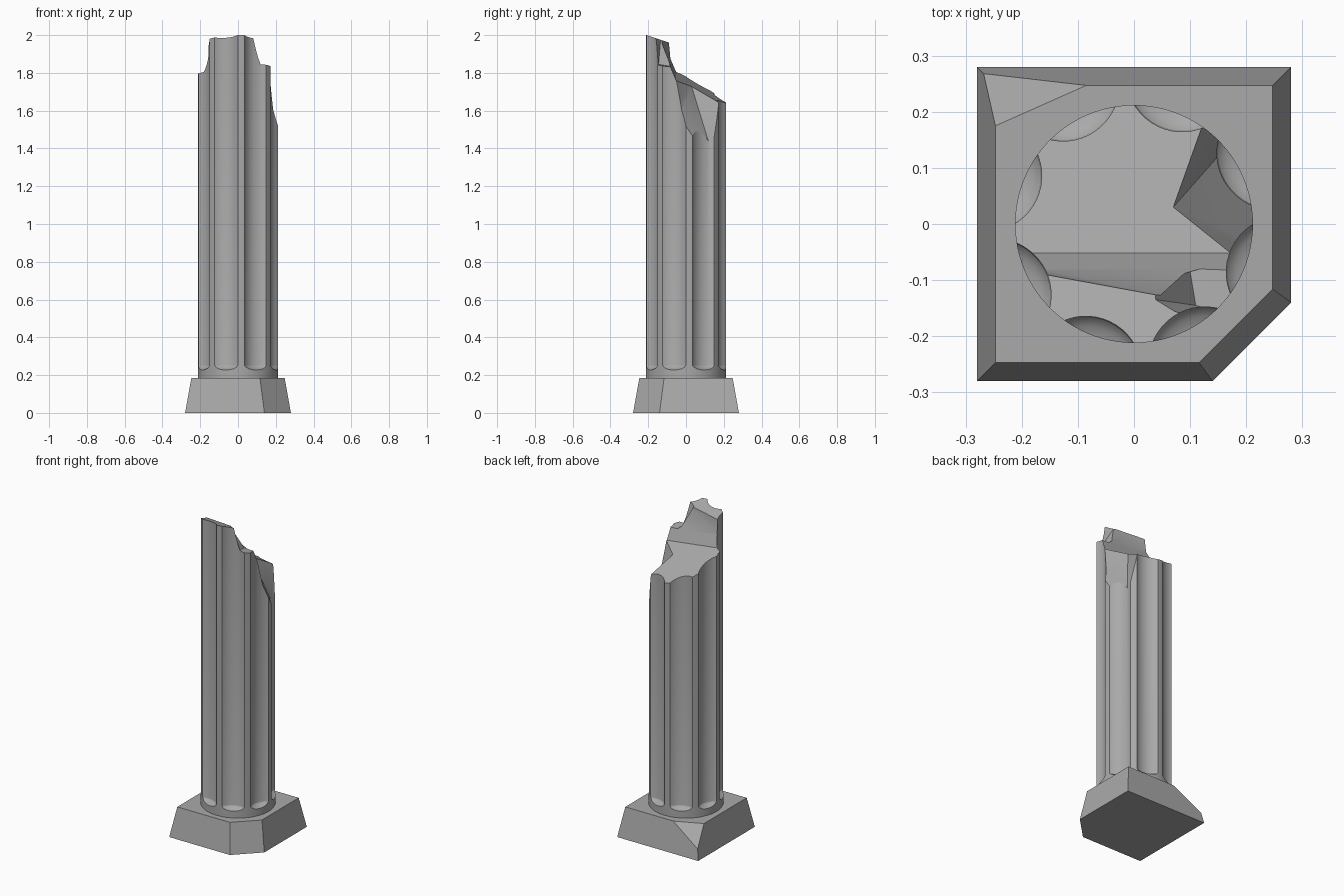
import bpy, bmesh, math
from mathutils import Vector, Matrix

cube = bpy.data.objects.get("Cube")
if cube:
    bpy.data.objects.remove(cube, do_unlink=True)

stone = bpy.data.materials.new("grey stone")
stone.use_nodes = True
GREY = (0.4, 0.4, 0.4, 1)
stone.diffuse_color = GREY
stone.node_tree.nodes["Principled BSDF"].inputs["Base Color"].default_value = GREY


def make_object(name, bm):
    bmesh.ops.recalc_face_normals(bm, faces=bm.faces)
    mesh = bpy.data.meshes.new(name)
    bm.to_mesh(mesh)
    bm.free()
    mesh.materials.append(stone)
    obj = bpy.data.objects.new(name, mesh)
    bpy.context.collection.objects.link(obj)
    return obj


def hull(name, points):
    """Convex solid around a few corner points."""
    bm = bmesh.new()
    for p in points:
        bm.verts.new(p)
    res = bmesh.ops.convex_hull(bm, input=bm.verts)
    loose = {v for v in res["geom_interior"] + res["geom_unused"]
             if isinstance(v, bmesh.types.BMVert)}
    bmesh.ops.delete(bm, geom=list(loose), context="VERTS")
    bmesh.ops.dissolve_limit(bm, angle_limit=math.radians(1.5), verts=bm.verts, edges=bm.edges)
    return make_object(name, bm)


def lifted(points, z):
    """The points together with copies raised to height z."""
    return points + [(p[0], p[1], z) for p in points]


def carve(obj, cutters):
    """Subtract the cutters for good, then remove them."""
    for c in cutters:
        c.hide_render = True
        mod = obj.modifiers.new("carve", "BOOLEAN")
        mod.operation = "DIFFERENCE"
        mod.solver = "EXACT"
        mod.object = c
    graph = bpy.context.evaluated_depsgraph_get()
    mesh = bpy.data.meshes.new_from_object(obj.evaluated_get(graph))
    obj.modifiers.clear()
    obj.data = mesh
    for c in cutters:
        bpy.data.objects.remove(c, do_unlink=True)


# Plinth: tapered block with one corner cut off and one chipped
BOT, TOP, H = 0.28, 0.247, 0.185
plinth = hull("plinth", [
    (-BOT, -BOT, 0), (0.14, -BOT, 0), (BOT, -0.14, 0), (BOT, BOT, 0), (-BOT, BOT, 0),
    (-TOP, -TOP, H), (0.116, -TOP, H), (TOP, -0.116, H), (TOP, TOP, H),
    (-0.085, TOP, H), (-TOP, 0.175, H), (-0.268, 0.268, 0.067)])

# Shaft: plain round cylinder
bm = bmesh.new()
bmesh.ops.create_cone(bm, cap_ends=True, segments=96, radius1=0.212, radius2=0.212,
                      depth=1.9, matrix=Matrix.Translation((0, 0, 0.18 + 0.95)))
shaft = make_object("fluted_shaft", bm)

# Flutes: eight long rounded cutters around the shaft
FLUTE_R, FLUTE_D, SEGS, RINGS = 0.1, 0.278, 48, 8
bm = bmesh.new()
for i in range(8):
    a = math.radians(27 + 45 * i)
    centre = Vector((FLUTE_D * math.cos(a), FLUTE_D * math.sin(a), 0))
    rows = [(FLUTE_R, 2.2)]
    for j in range(RINGS):
        t = j / RINGS * math.pi / 2
        rows.append((FLUTE_R * math.cos(t), 0.255 - 0.037 * math.sin(t)))
    loops = []
    for r, z in rows:
        loops.append([bm.verts.new(centre + Vector((
            r * math.cos(a + k * math.tau / SEGS),
            r * math.sin(a + k * math.tau / SEGS), z))) for k in range(SEGS)])
    for up, low in zip(loops, loops[1:]):
        for k in range(SEGS):
            n = (k + 1) % SEGS
            bm.faces.new((up[k], up[n], low[n], low[k]))
    bm.faces.new(loops[0])
    bm.faces.new(loops[-1])
flutes = make_object("flute_cutter", bm)


# Broken top: sloping front peak, lower back slope, front notch and side chip
def peak_z(y):
    return 2.0 - 0.33 * (y + 0.21)


def back_z(x, y):
    return 1.753 - 0.13 * x - 0.54 * y


W = 0.3
peak_cut = hull("peak_cutter", lifted(
    [(x, y, peak_z(y)) for x in (-W, W) for y in (-W, W)], 2.4))
back_cut = hull("back_cutter", [
    (x, y, back_z(x, y)) for x in (-W, W) for y in (-0.052, W)] + [
    (-W, -0.073, 2.05), (W, -0.18, 2.05), (-W, W, 2.05), (W, W, 2.05)])
notch_cut = hull("notch_cutter", [
    (0.1, -0.085, 1.835), (0.11, -0.145, 1.845), (-0.03, -0.125, 2.1), (0.04, -0.165, 2.1)]
    + lifted([(W, -0.03, 1.82), (W, -0.2, 1.84)], 2.1))

apex = Vector((0.07, 0.03, back_z(0.07, 0.03)))
rim = [Vector((x, y, back_z(x, y))) for x, y in ((0.12, 0.17), (0.17, -0.05))]
deep = [Vector((0.145, 0.115, 1.45)), Vector((0.18, -0.02, 1.61))]
rim = [apex + (p - apex) * 2 for p in rim]
deep = [apex + (p - apex) * 2 for p in deep]
chip_cut = hull("chip_cutter", lifted([tuple(p) for p in [apex] + rim], 1.82)
                + [tuple(p) for p in deep])

carve(shaft, [flutes, peak_cut, back_cut, notch_cut, chip_cut])

# Smooth round flutes, crisp breaks
bpy.ops.object.select_all(action="DESELECT")
shaft.select_set(True)
bpy.context.view_layer.objects.active = shaft
bpy.ops.object.shade_smooth_by_angle(angle=math.radians(20))
